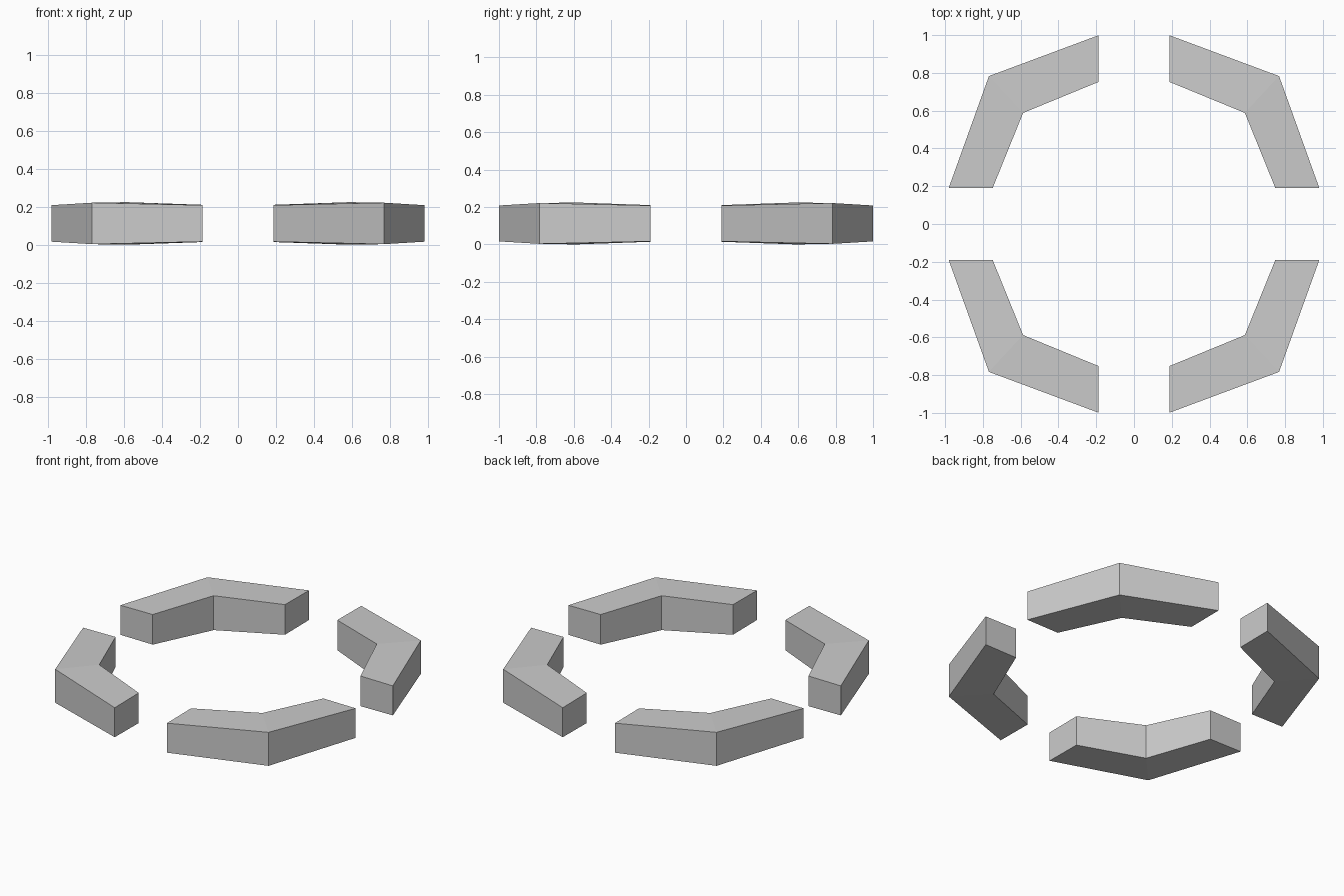
import bpy, bmesh

if "Cube" in bpy.data.objects:
    bpy.data.objects.remove(bpy.data.objects["Cube"])

# Plan outline of one angled segment: x, y, bottom z, top z
PROFILE = [
    (0.188, 0.999, 0.016, 0.208),   # outer end
    (0.768, 0.783, 0.003, 0.221),   # outer corner
    (0.981, 0.191, 0.016, 0.208),   # outer end
    (0.748, 0.191, 0.014, 0.210),   # inner end
    (0.587, 0.588, 0.000, 0.224),   # inner corner
    (0.188, 0.752, 0.014, 0.210),   # inner end
]


def ring_segment(name, sx, sy):
    bm = bmesh.new()
    low = [bm.verts.new((x * sx, y * sy, b)) for x, y, b, t in PROFILE]
    high = [bm.verts.new((x * sx, y * sy, t)) for x, y, b, t in PROFILE]
    n = len(PROFILE)
    # Side walls and end caps
    for i in range(n):
        j = (i + 1) % n
        bm.faces.new((low[i], low[j], high[j], high[i]))
    # Top and bottom, split along the mitre at the corner
    for v in (low, high):
        bm.faces.new((v[0], v[1], v[4], v[5]))
        bm.faces.new((v[1], v[2], v[3], v[4]))
    bmesh.ops.recalc_face_normals(bm, faces=bm.faces)
    mesh = bpy.data.meshes.new(name)
    bm.to_mesh(mesh)
    bm.free()
    obj = bpy.data.objects.new(name, mesh)
    bpy.context.collection.objects.link(obj)


# Four mirrored segments forming a broken octagonal ring
for side, sx in (("right", 1), ("left", -1)):
    for end, sy in (("back", 1), ("front", -1)):
        ring_segment(f"ring_segment_{end}_{side}", sx, sy)
